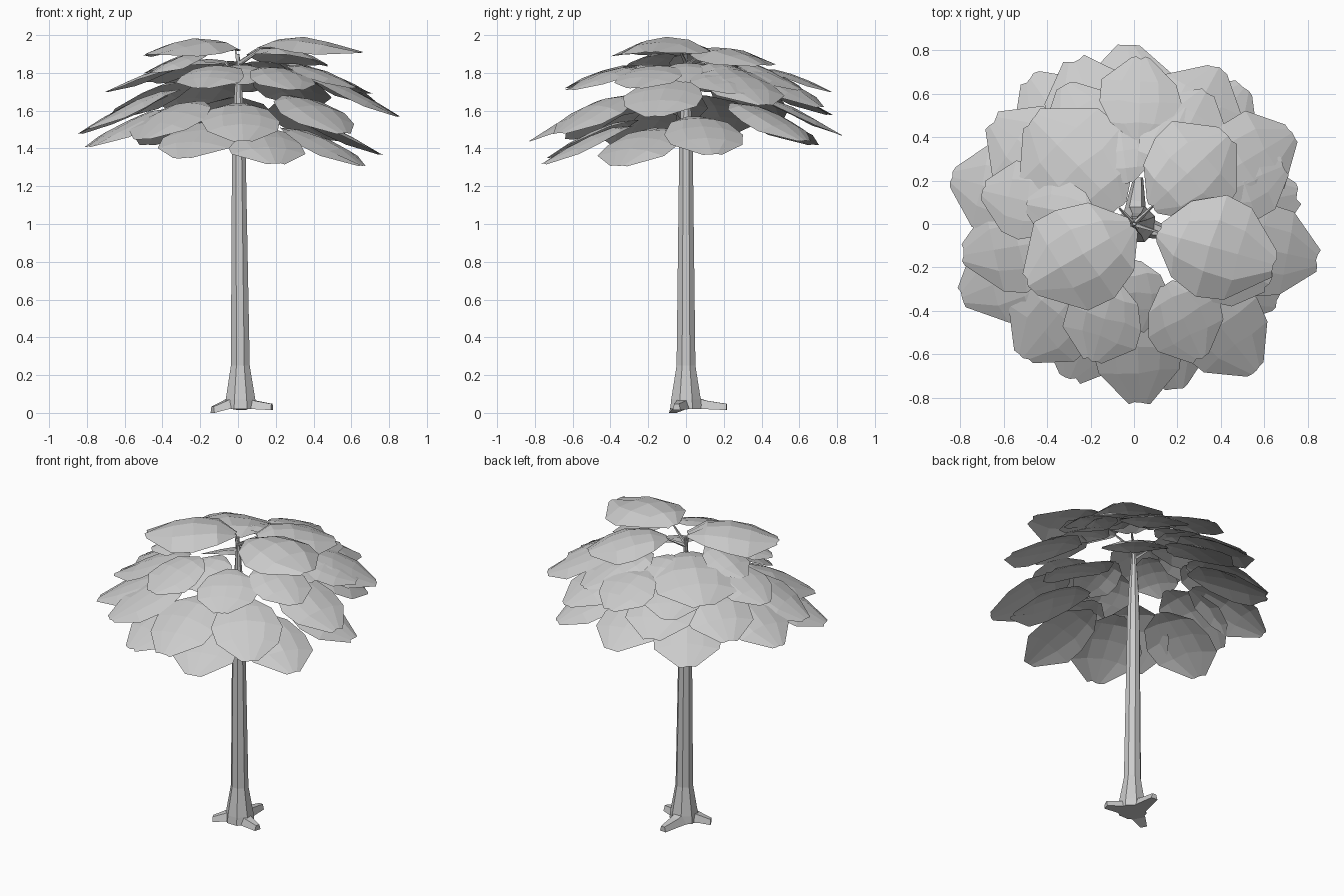
import bpy
import bmesh
import math
import random
from mathutils import Vector

random.seed(4)
if "Cube" in bpy.data.objects:
    bpy.data.objects.remove(bpy.data.objects["Cube"], do_unlink=True)

# One plain material for the whole tree
grey = bpy.data.materials.new("light_grey")
grey.use_nodes = True
colour = (0.6, 0.6, 0.6, 1)
grey.diffuse_color = colour
grey.node_tree.nodes["Principled BSDF"].inputs["Base Color"].default_value = colour


def finish(bm, name, solid=True):
    """Turn a bmesh into a flat shaded grey object."""
    if solid:
        bmesh.ops.recalc_face_normals(bm, faces=bm.faces)
    mesh = bpy.data.meshes.new(name)
    bm.to_mesh(mesh)
    bm.free()
    mesh.materials.append(grey)
    obj = bpy.data.objects.new(name, mesh)
    bpy.context.collection.objects.link(obj)
    return obj


def loft(name, rings):
    """Skin a closed solid through rings of equal length."""
    bm = bmesh.new()
    loops = [[bm.verts.new(p) for p in ring] for ring in rings]
    count = len(loops[0])
    for low, high in zip(loops, loops[1:]):
        for i in range(count):
            j = (i + 1) % count
            bm.faces.new((low[i], low[j], high[j], high[i]))
    bm.faces.new(loops[0])
    bm.faces.new(loops[-1])
    return finish(bm, name)


def circle(centre, axis, radius, sides):
    """Ring of points around an axis."""
    turn = Vector((0, 0, 1)).rotation_difference(Vector(axis))
    points = []
    for i in range(sides):
        a = math.tau * (i + 0.5) / sides
        spoke = Vector((math.cos(a), math.sin(a), 0)) * radius
        points.append(Vector(centre) + turn @ spoke)
    return points


# Trunk: tapered eight-sided column with a flared foot
trunk_profile = [(0.02, 0.09), (0.07, 0.085), (0.25, 0.054),
                 (1.4, 0.039), (1.6, 0.03), (1.9, 0.008)]
loft("trunk", [circle((0.014 * (1 - z / 2), 0, z), (0, 0, 1), r, 8)
               for z, r in trunk_profile])


def root(name, tip_x, tip_y, tip_z):
    """Spreading root, wide at the trunk and narrow at the tip."""
    tip = Vector((tip_x, tip_y, 0))
    side = Vector((-tip_y, tip_x, 0)).normalized()
    rings = []
    for reach, half, low, high in ((0, 0.06, 0.02, 0.1),
                                   (0.5, 0.042, 0.02, 0.065),
                                   (1, 0.022, tip_z, tip_z + 0.033)):
        mid = tip * reach
        rings.append([mid + side * s * half + Vector((0, 0, z))
                      for s, z in ((-1, low), (1, low), (0.6, high), (-0.6, high))])
    loft(name, rings)


root("root_right", -0.135, -0.07, 0)
root("root_left", 0.18, -0.05, 0.015)
root("root_back", 0.02, 0.215, 0.015)

# Half outline of a leaf: (distance from stem to tip, half width)
OUTLINE = ((0, 0.17), (0.2, 0.74), (0.46, 1), (0.7, 0.93), (1, 0.24))
ACROSS = (-1, -0.5, 0, 0.5, 1)


def leaf(name, tip, length, width, drop, bulge):
    """Broad domed leaf sheet that points away from the trunk."""
    out = Vector((tip.x, tip.y, 0)).normalized()
    side = Vector((-out.y, out.x, 0))
    stem = tip - out * length + Vector((0, 0, drop))
    skew = random.uniform(-0.06, 0.06)
    bm = bmesh.new()
    grid = []
    for u, half in OUTLINE:
        row = []
        for t in ACROSS:
            p = stem.lerp(tip, u)
            p += side * (t * half * width / 2 * random.uniform(0.94, 1.06)
                         + skew * u * width)
            p += out * length * random.uniform(-0.03, 0.01)
            p.z += bulge * (math.sin(math.pi * u ** 0.8) - 1.1 * (t * half) ** 2)
            p.z += random.uniform(-0.06, 0.06) * bulge
            row.append(bm.verts.new(p))
        grid.append(row)
    for near, far in zip(grid, grid[1:]):
        for i in range(len(ACROSS) - 1):
            bm.faces.new((near[i], far[i], far[i + 1], near[i + 1]))
    finish(bm, name, solid=False)
    return stem


def branch(name, end):
    """Thin twig from the trunk to the stem end of a leaf."""
    start = Vector((0, 0, min(end.z - 0.06, 1.85)))
    axis = end - start
    loft(name, [circle(start, axis, 0.012, 4), circle(end, axis, 0.005, 4)])


# Foliage tiers: name, length, width, drop, bulge, leaf tips in hundredths
TIERS = (
    ("crown", 0.55, 0.5, 0.02, 0.07,
     ((-48, -30, 190), (64, -21, 191))),
    ("right_crown", 0.58, 0.52, 0.1, 0.06, ((-46, 50, 175),)),
    ("left_crown", 0.47, 0.46, 0.06, 0.06, ((43, 41, 184),)),
    ("inner", 0.33, 0.29, 0.1, 0.03,
     ((2, -50, 174), (56, 2, 175), (52, 30, 175), (-50, 8, 180),
      (-46, -26, 180), (-8, 52, 176), (22, 54, 176))),
    ("upper", 0.38, 0.37, 0.12, 0.03,
     ((-20, -63, 172), (33, -61, 171), (62, -28, 172), (70, 26, 169),
      (35, 60, 171), (4, 77, 170), (-70, 14, 170), (-32, 64, 168))),
    ("middle", 0.48, 0.42, 0.2, 0.04,
     ((85, -15, 157), (74, 40, 163), (39, 72, 162), (-27, 76, 158),
      (-66, 47, 156), (-79, -16, 151), (-52, -61, 145), (2, -83, 144),
      (57, -67, 148))),
    ("lower", 0.48, 0.42, 0.2, 0.04,
     ((76, 13, 137), (53, 62, 144), (-2, 83, 147), (-49, 67, 142),
      (-85, 20, 148), (-79, -35, 141), (-28, -72, 135), (20, -76, 132),
      (66, -37, 131))),
)

for tier, length, width, drop, bulge, tips in TIERS:
    for number, point in enumerate(tips, 1):
        tip = Vector(point) / 100
        stem = leaf(f"{tier}_leaf_{number}", tip, length, width, drop, bulge)
        if "crown" in tier:
            branch(f"{tier}_branch_{number}", stem)
